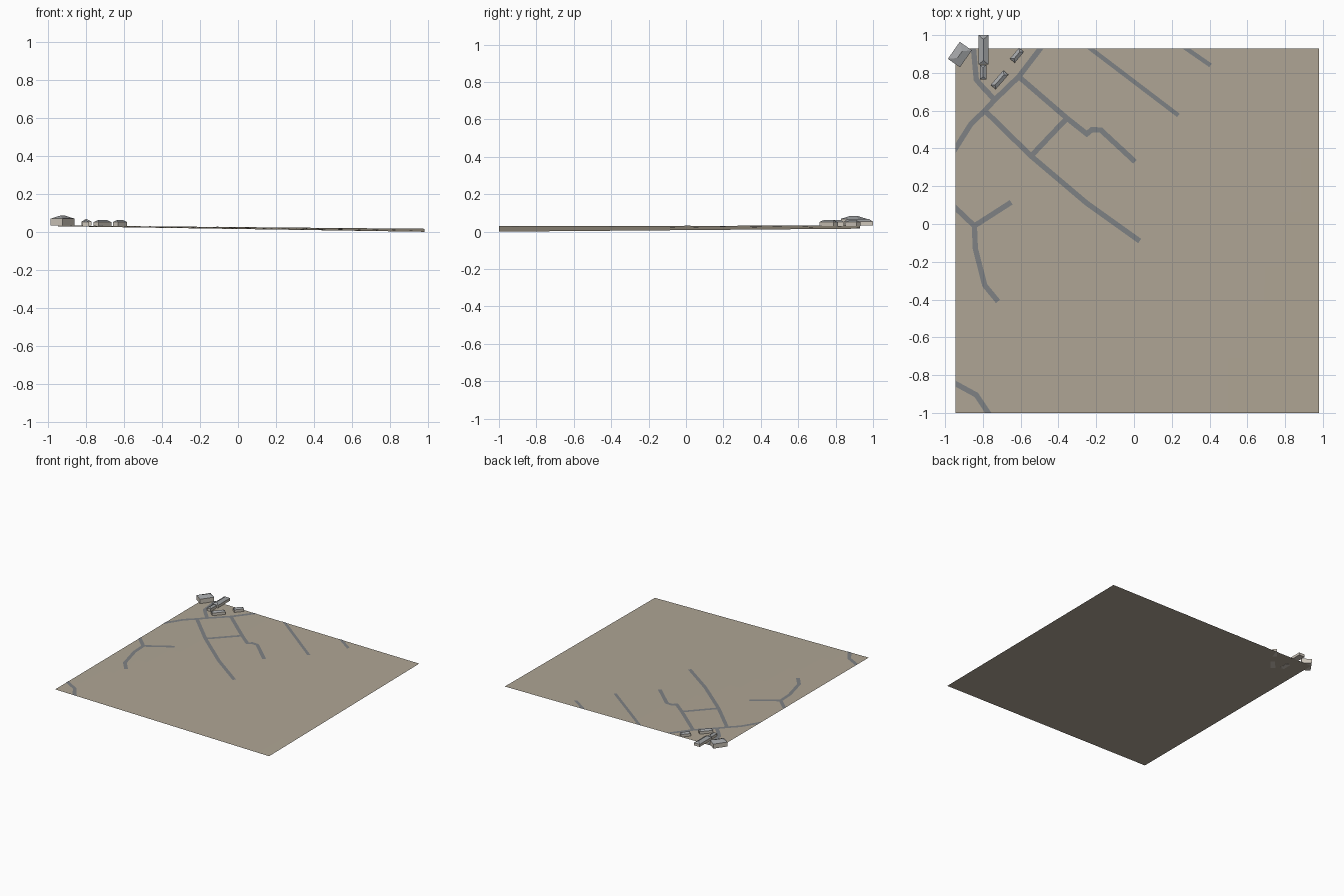
import bpy, bmesh, math
from mathutils import Vector, Matrix

if "Cube" in bpy.data.objects:
    bpy.data.objects.remove(bpy.data.objects["Cube"])

X0, X1, Y0, Y1 = -0.945, 0.98, -1.0, 0.93


def mat(name, col):
    m = bpy.data.materials.new(name)
    m.diffuse_color = (*col, 1)
    m.use_nodes = True
    m.node_tree.nodes["Principled BSDF"].inputs["Base Color"].default_value = m.diffuse_color
    return m


SOIL = mat("soil", (0.43, 0.38, 0.30))
ASPHALT = mat("asphalt", (0.21, 0.22, 0.23))
WALL = mat("wall", (0.62, 0.57, 0.50))
ROOF = mat("roof", (0.36, 0.37, 0.38))


def height(x, y):
    """Gently sloping ground, high at the back left."""
    u, v = (x - X0) / (X1 - X0), (y - Y0) / (Y1 - Y0)
    front = 0.029 * (1 - u) + 0.003 * u
    back = 0.033 * (1 - u) + 0.016 * u
    return front * (1 - v) + back * v - 0.003 * u * (1 - v)


def finish(bm, name, mats):
    me = bpy.data.meshes.new(name)
    bm.to_mesh(me)
    bm.free()
    for m in mats:
        me.materials.append(m)
    ob = bpy.data.objects.new(name, me)
    bpy.context.collection.objects.link(ob)
    return ob


# ground sheet
bm = bmesh.new()
bmesh.ops.create_grid(bm, x_segments=20, y_segments=20, size=0.5)
for v in bm.verts:
    v.co.x = X0 + (v.co.x + 0.5) * (X1 - X0)
    v.co.y = Y0 + (v.co.y + 0.5) * (Y1 - Y0)
    v.co.z = height(v.co.x, v.co.y)
finish(bm, "ground", [SOIL])


def road(name, pts, width=0.028):
    """Mitred ribbon draped just above the ground, trimmed at its border."""
    pts = [Vector(p) for p in pts]
    bm = bmesh.new()
    rows = []
    for i, p in enumerate(pts):
        a = (p - pts[i - 1]).normalized() if i else None
        b = (pts[i + 1] - p).normalized() if i < len(pts) - 1 else None
        t = ((a or b) + (b or a)).normalized()
        n = Vector((-t.y, t.x))
        w = width / 2 / max(0.6, t.dot(a or b))
        # run past the border so the trim leaves a clean end
        if min(p.x - X0, X1 - p.x, p.y - Y0, Y1 - p.y) < 0.01:
            p = p + t * (0.03 if i else -0.03)
        rows.append([bm.verts.new((*(p + n * s * w), 0)) for s in (-1, 1)])
    for r, q in zip(rows, rows[1:]):
        bm.faces.new((r[0], q[0], q[1], r[1]))
    for co, no in (((X0, 0, 0), (-1, 0, 0)), ((0, Y1, 0), (0, 1, 0)), ((0, Y0, 0), (0, -1, 0))):
        bmesh.ops.bisect_plane(bm, geom=bm.verts[:] + bm.edges[:] + bm.faces[:],
                               plane_co=co, plane_no=no, clear_outer=True)
    for v in bm.verts:
        v.co.z = height(v.co.x, v.co.y) + 0.0015
    bmesh.ops.recalc_face_normals(bm, faces=bm.faces[:])
    for f in bm.faces:
        if f.normal.z < 0:
            f.normal_flip()
    finish(bm, name, [ASPHALT])


# roads
road("main_road", [(-0.495, Y1), (-0.61, 0.78), (-0.74, 0.655), (-0.79, 0.60), (-0.863, 0.53), (X0, 0.40)])
road("yard_road", [(-0.85, Y1), (-0.835, 0.765), (-0.81, 0.735), (-0.74, 0.66)])
road("long_lane", [(-0.79, 0.60), (-0.545, 0.36), (-0.25, 0.11), (0.03, -0.09)])
road("crooked_lane", [(-0.61, 0.78), (-0.355, 0.56), (-0.25, 0.477), (-0.222, 0.50),
                      (-0.175, 0.497), (0.005, 0.33)])
road("cross_lane", [(-0.355, 0.56), (-0.545, 0.36)])
road("back_lane", [(-0.232, Y1), (0.235, 0.575)], 0.023)
road("back_stub", [(0.275, Y1), (0.405, 0.84)], 0.023)
road("side_lane", [(X0, 0.085), (-0.845, -0.01), (-0.65, 0.115)])
road("side_branch", [(-0.845, -0.01), (-0.84, -0.13), (-0.79, -0.325), (-0.72, -0.41)])
road("corner_road", [(X0, -0.845), (-0.835, -0.905), (-0.772, Y0)])


def house(name, x, y, length, width, angle, eave, peak, base=0.03):
    """Walled box with a hipped roof; ridge runs along the length."""
    bm = bmesh.new()
    l, w = length / 2, width / 2
    c = [(-l, -w), (l, -w), (l, w), (-l, w)]
    lo = [bm.verts.new((*p, base)) for p in c]
    hi = [bm.verts.new((*p, eave)) for p in c]
    r = l - w * 0.85
    a, b = bm.verts.new((-r, 0, peak)), bm.verts.new((r, 0, peak))
    bm.faces.new(lo[::-1])
    for i in range(4):
        j = (i + 1) % 4
        bm.faces.new((lo[i], lo[j], hi[j], hi[i]))
    for f in ((hi[0], hi[1], b, a), (hi[1], hi[2], b), (hi[2], hi[3], a, b), (hi[3], hi[0], a)):
        bm.faces.new(f).material_index = 1
    bm.transform(Matrix.Translation((x, y, 0)) @ Matrix.Rotation(math.radians(angle), 4, 'Z'))
    finish(bm, name, [WALL, ROOF])


# buildings
house("large_hall", -0.922, 0.897, 0.11, 0.078, 55, 0.069, 0.085, 0.033)
house("long_house", -0.797, 0.922, 0.156, 0.052, 90, 0.054, 0.068, 0.033)
house("small_house", -0.799, 0.804, 0.077, 0.034, 90, 0.052, 0.062)
house("lane_house_a", -0.712, 0.763, 0.102, 0.036, 49, 0.051, 0.062)
house("lane_house_b", -0.620, 0.893, 0.075, 0.034, 50, 0.051, 0.062)
